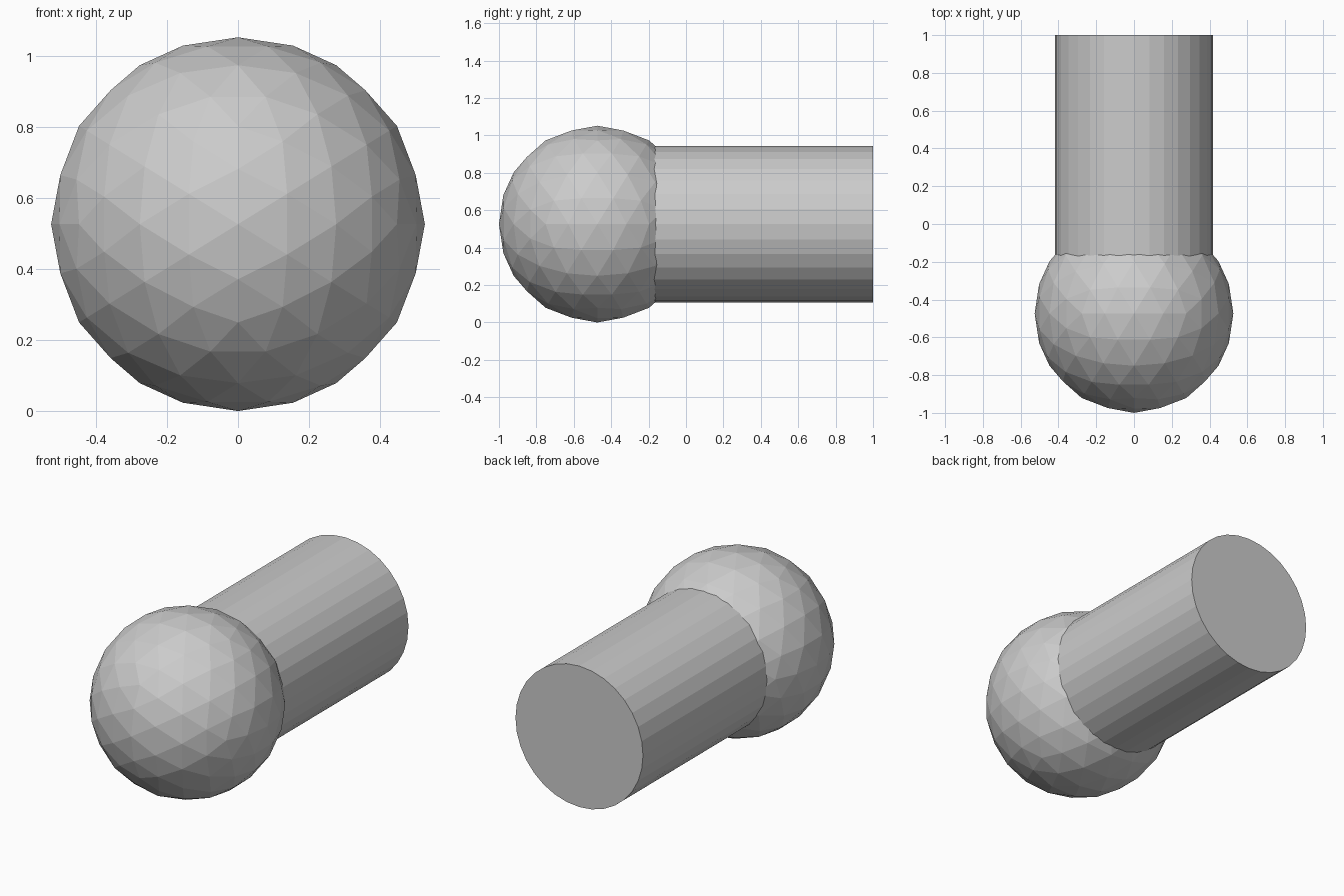
import bpy
import math

if "Cube" in bpy.data.objects:
    bpy.data.objects.remove(bpy.data.objects["Cube"])

R = 0.526          # ball radius
BALL_Y = -0.474    # ball centre along the length
AXIS_Z = 0.526     # height of the shared axis

# Faceted ball, tilted so an icosahedron edge lies flat on the top and bottom
bpy.ops.mesh.primitive_ico_sphere_add(subdivisions=3, radius=R)
ball = bpy.context.object
ball.name = "ball_head"
ball.rotation_euler = (0, -math.atan(2 / (1 + math.sqrt(5))), 0)
ball.location = (0, BALL_Y, AXIS_Z)

# Straight round shaft running from inside the ball to the back
shaft_start, shaft_end = BALL_Y, 1.0
bpy.ops.mesh.primitive_cylinder_add(
    vertices=32, radius=0.418, depth=shaft_end - shaft_start,
    location=(0, (shaft_start + shaft_end) / 2, AXIS_Z),
    rotation=(math.pi / 2, 0, 0))
bpy.context.object.name = "shaft"
